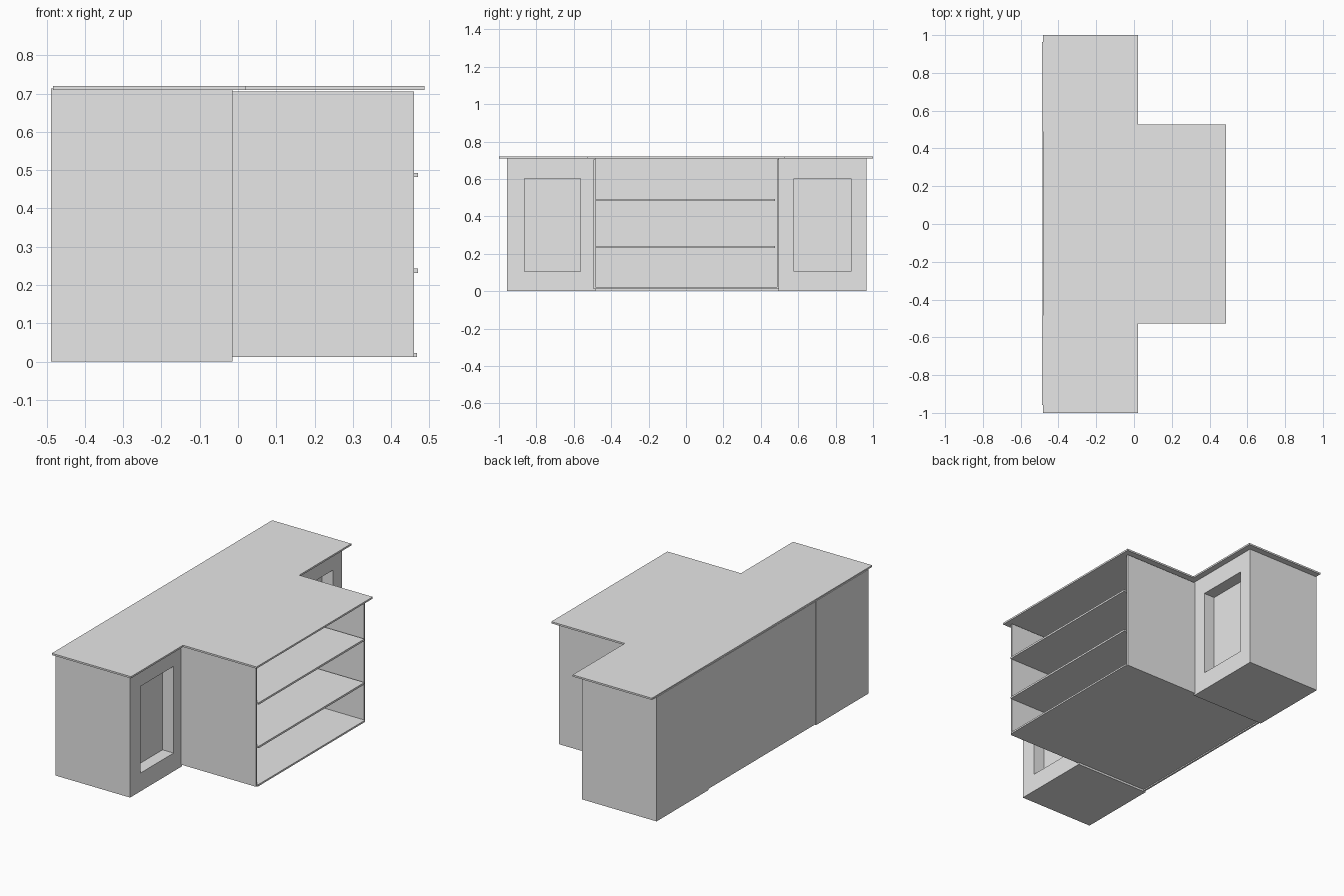
import bpy
import bmesh
from mathutils import Vector

cube = bpy.data.objects.get("Cube")
if cube:
    bpy.data.objects.remove(cube, do_unlink=True)

# Single plain grey material
grey = bpy.data.materials.new("plain grey")
grey.use_nodes = True
colour = (0.8, 0.8, 0.8, 1)
grey.diffuse_color = colour
grey.node_tree.nodes["Principled BSDF"].inputs["Base Color"].default_value = colour


def finish(name, bm):
    bmesh.ops.recalc_face_normals(bm, faces=bm.faces)
    mesh = bpy.data.meshes.new(name)
    bm.to_mesh(mesh)
    bm.free()
    mesh.materials.append(grey)
    obj = bpy.data.objects.new(name, mesh)
    bpy.context.collection.objects.link(obj)
    return obj


def box_mesh(x, y, z):
    bm = bmesh.new()
    bmesh.ops.create_cube(bm, size=1)
    for v in bm.verts:
        v.co = Vector([(r[0] + r[1]) / 2 + c * (r[1] - r[0])
                       for c, r in zip(v.co, (x, y, z))])
    return bm


def box(name, x, y, z):
    return finish(name, box_mesh(x, y, z))


def cabinet(name, y, window_y):
    """Solid cabinet with a rectangular niche sunk into its +x face."""
    bm = box_mesh((-0.488, -0.015), y, (0, 0.713))
    face = max(bm.faces, key=lambda f: f.calc_center_median().x)
    bmesh.ops.inset_individual(bm, faces=[face], thickness=0.05)
    centre = face.calc_center_median()
    for v in face.verts:
        v.co.y = window_y[v.co.y > centre.y]
        v.co.z = (0.105, 0.603)[v.co.z > centre.z]
    niche = bmesh.ops.extrude_discrete_faces(bm, faces=[face])["faces"][0]
    bmesh.ops.translate(bm, verts=niche.verts, vec=(-0.07, 0, 0))
    return finish(name, bm)


# End cabinets
cabinet("right_cabinet", (-0.958, -0.485), (-0.864, -0.563))
cabinet("left_cabinet", (0.491, 0.964), (0.577, 0.883))

# Open shelf unit between them
box("right_side_panel", (-0.475, 0.46), (-0.494, -0.483), (0.012, 0.705))
box("left_side_panel", (-0.475, 0.46), (0.486, 0.497), (0.012, 0.705))
box("back_panel", (-0.485, -0.475), (-0.485, 0.491), (0.005, 0.71))
box("bottom_panel", (-0.475, 0.467), (-0.485, 0.487), (0.012, 0.022))
for name, z in (("lower_shelf", 0.232), ("upper_shelf", 0.482)):
    box(name, (-0.475, 0.47), (-0.483, 0.477), (z, z + 0.011))

# T-shaped countertop
half = [(0.02, -1), (0.02, -0.527), (0.487, -0.527)]
outline = ([(-0.483, -1)] + half + [(x, -y) for x, y in reversed(half)]
           + [(-0.483, 1)])
bm = bmesh.new()
slab = bm.faces.new([bm.verts.new((x, y, 0.71)) for x, y in outline])
top = bmesh.ops.extrude_face_region(bm, geom=[slab], use_keep_orig=True)["geom"]
bmesh.ops.translate(bm, vec=(0, 0, 0.01),
                    verts=[v for v in top if isinstance(v, bmesh.types.BMVert)])
finish("countertop", bm)
